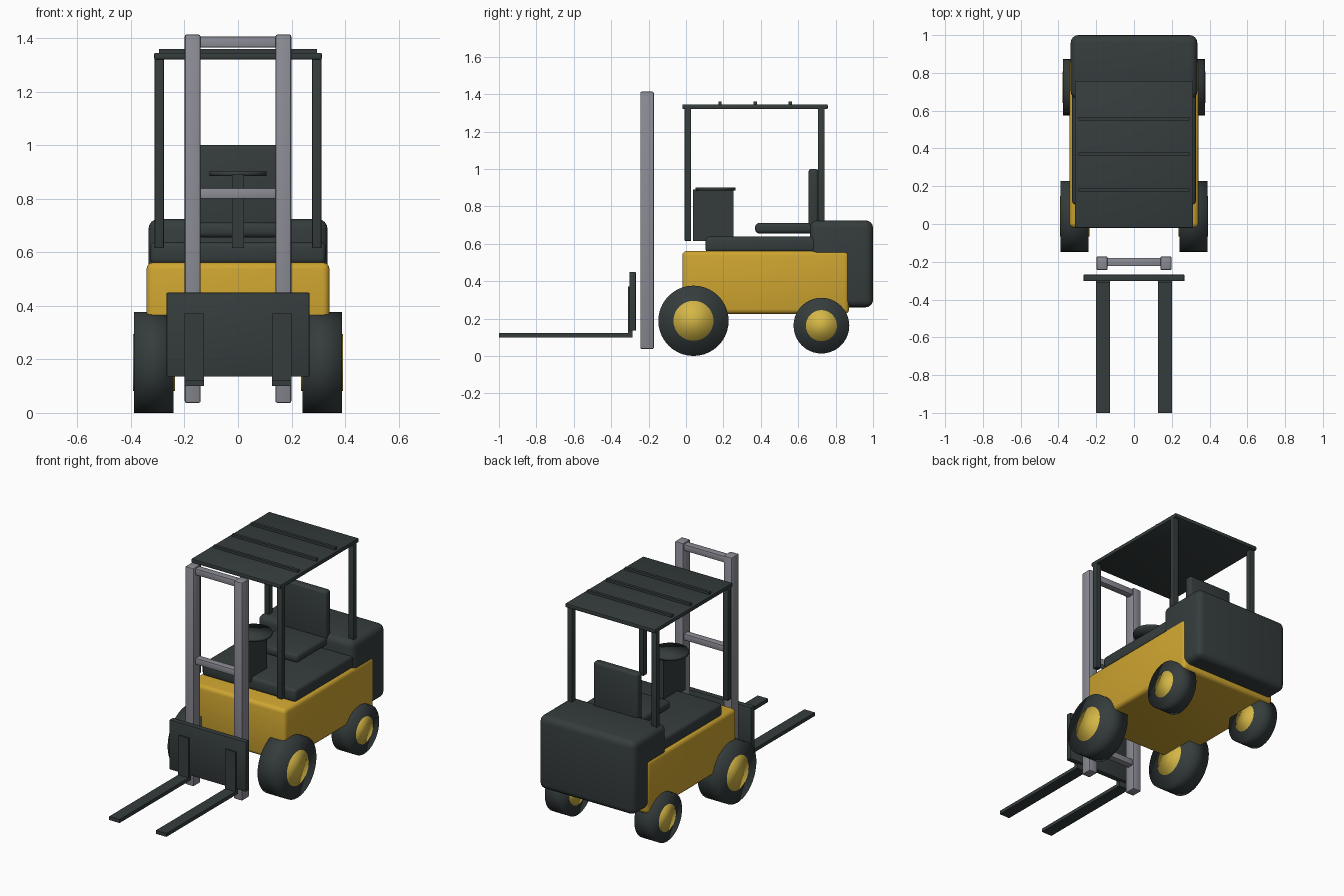
import bpy, math

if "Cube" in bpy.data.objects:
    bpy.data.objects.remove(bpy.data.objects["Cube"])


def material(name, rgb):
    m = bpy.data.materials.new(name)
    m.diffuse_color = (*rgb, 1.0)
    m.use_nodes = True
    m.node_tree.nodes["Principled BSDF"].inputs["Base Color"].default_value = m.diffuse_color
    return m


YELLOW = material("body_yellow", (0.62, 0.375, 0.03))
HUB = material("hub_yellow", (0.66, 0.47, 0.06))
DARK = material("charcoal", (0.036, 0.046, 0.046))
GREY = material("mast_grey", (0.26, 0.26, 0.30))


def box(name, x, y, z, mat, bevel=0.0, segments=2):
    """Box from (min, max) ranges with optional rounded edges."""
    bpy.ops.mesh.primitive_cube_add(
        size=1, location=[(a + b) / 2 for a, b in (x, y, z)])
    ob = bpy.context.object
    ob.name = name
    ob.scale = [b - a for a, b in (x, y, z)]
    bpy.ops.object.transform_apply(location=False, rotation=False, scale=True)
    ob.data.materials.append(mat)
    if bevel:
        mod = ob.modifiers.new("rounded_edges", 'BEVEL')
        mod.width = bevel
        mod.segments = segments
        bpy.ops.object.modifier_apply(modifier=mod.name)
        bpy.ops.object.shade_smooth_by_angle(angle=math.radians(35))
    return ob


def drum(name, centre, radius, depth, mat, axis='X'):
    """Softly shaded cylinder along X or Z."""
    rot = (0, math.pi / 2, 0) if axis == 'X' else (0, 0, 0)
    bpy.ops.mesh.primitive_cylinder_add(
        vertices=40, radius=radius, depth=depth, location=centre, rotation=rot)
    ob = bpy.context.object
    ob.name = name
    ob.data.materials.append(mat)
    bpy.ops.object.shade_smooth()
    return ob


def pair(name, x, y, z, mat, bevel=0.0):
    """The same box on the left and right side."""
    box(name + "_right", x, y, z, mat, bevel)
    box(name + "_left", (-x[1], -x[0]), y, z, mat, bevel)


# Chassis, counterweight and deck
box("body", (-0.342, 0.342), (-0.02, 0.872), (0.225, 0.562), YELLOW, 0.025, 3)
box("counterweight", (-0.335, 0.335), (0.662, 1.0), (0.26, 0.725), DARK, 0.04, 4)
box("deck", (-0.328, 0.328), (0.103, 0.72), (0.555, 0.638), DARK, 0.02, 3)

# Seat
box("seat_cushion", (-0.155, 0.155), (0.37, 0.70), (0.655, 0.711), DARK, 0.02, 3)
box("seat_back", (-0.155, 0.155), (0.655, 0.707), (0.66, 1.0), DARK, 0.015, 3)

# Steering column and wheel
box("steering_column", (-0.023, 0.023), (0.038, 0.255), (0.615, 0.89), DARK)
drum("steering_wheel", (0, 0.157, 0.893), 0.107, 0.016, DARK, 'Z')

# Overhead guard
pair("guard_front_post", (0.277, 0.312), (-0.007, 0.028), (0.615, 1.325), DARK, 0.004)
pair("guard_rear_post", (0.277, 0.312), (0.705, 0.741), (0.615, 1.325), DARK, 0.004)
box("guard_roof", (-0.313, 0.313), (-0.02, 0.758), (1.32, 1.345), DARK, 0.005)
for i, y in enumerate((0.182, 0.37, 0.557)):
    box(f"roof_slat_{i + 1}", (-0.295, 0.295), (y - 0.009, y + 0.009),
        (1.34, 1.36), DARK)

# Lift mast
pair("mast_rail", (0.14, 0.199), (-0.244, -0.172), (0.037, 1.413), GREY, 0.007)
for i, z in enumerate((0.22, 0.82, 1.385)):
    box(f"mast_crossbar_{i + 1}", (-0.15, 0.15), (-0.223, -0.179),
        (z - 0.02, z + 0.02), GREY, 0.004)

# Carriage and forks
box("carriage_plate", (-0.267, 0.267), (-0.303, -0.268), (0.135, 0.449), DARK, 0.004)
pair("fork_upright", (0.127, 0.2), (-0.311, -0.285), (0.1, 0.372), DARK)
pair("fork_tine", (0.127, 0.2), (-1.0, -0.285), (0.1, 0.122), DARK)

# Wheels: tyre with a hub running through it
WHEELS = (
    ("front", 0.04, 0.188, 0.188, 0.107, 0.24, 0.388),
    ("rear", 0.724, 0.162, 0.149, 0.083, 0.25, 0.375),
)
for end, y, z, radius, hub_radius, inner, outer in WHEELS:
    for side, s in (("right", 1), ("left", -1)):
        centre = (s * (inner + outer) / 2, y, z)
        drum(f"{end}_tyre_{side}", centre, radius, outer - inner, DARK)
        drum(f"{end}_hub_{side}", centre, hub_radius, outer - inner + 0.008, HUB)
